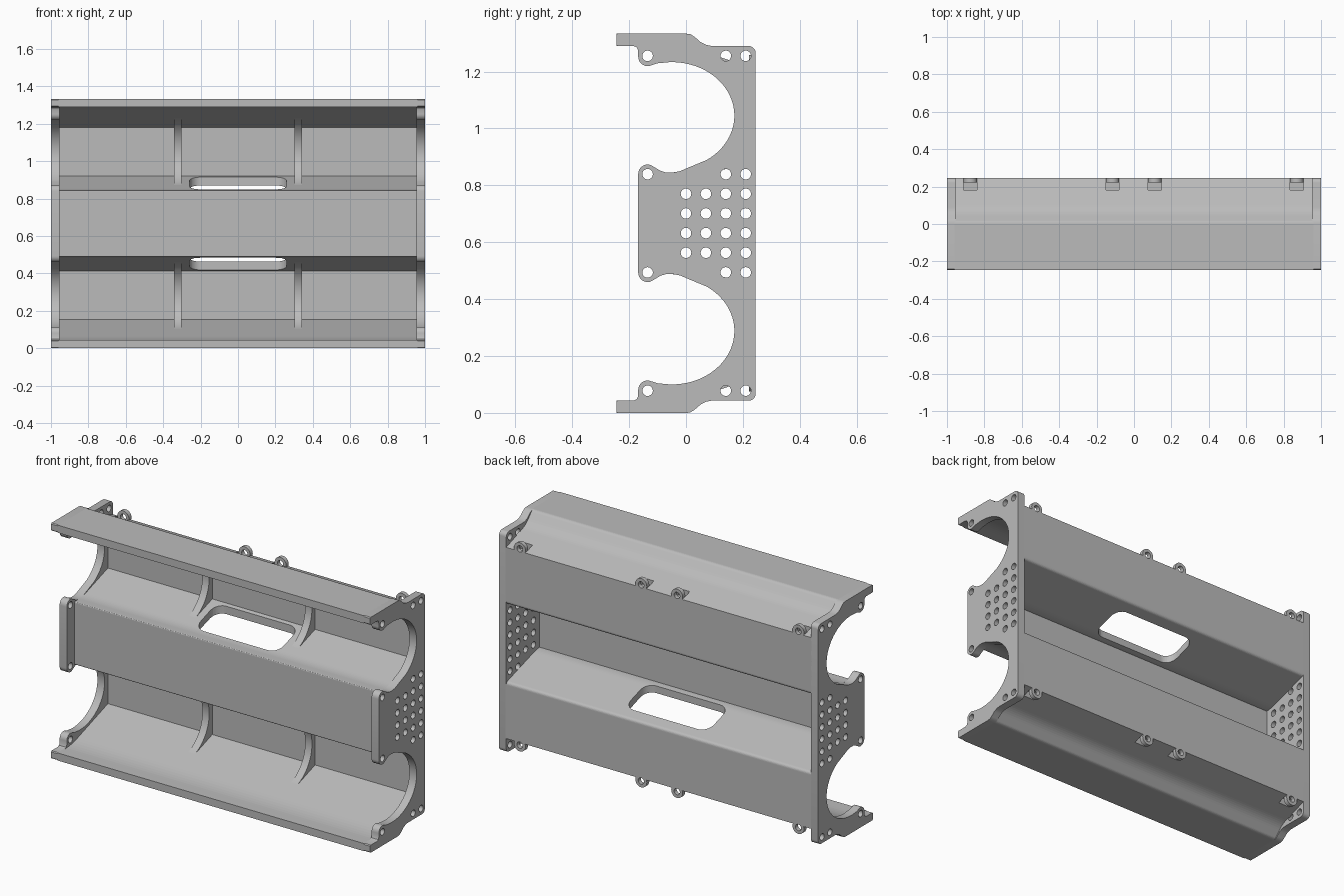
import bpy, bmesh
from math import sin, cos, pi, radians
from mathutils import Vector

cube = bpy.data.objects.get("Cube")
if cube:
    bpy.data.objects.remove(cube, do_unlink=True)

H = 1.333          # overall height
MID = H / 2

grey = bpy.data.materials.new("plain grey")
grey.use_nodes = True
colour = (0.5, 0.5, 0.5, 1)
grey.diffuse_color = colour
grey.node_tree.nodes["Principled BSDF"].inputs["Base Color"].default_value = colour


def arc(cy, cz, ry, rz, a0, a1, n):
    return [(cy + ry * cos(radians(a0 + (a1 - a0) * i / n)),
             cz + rz * sin(radians(a0 + (a1 - a0) * i / n))) for i in range(n + 1)]


def circle(cy, cz, r, n=24):
    return arc(cy, cz, r, r, 0, 360, n)[:-1]


def flip(points):
    """Mirror a profile top to bottom, keeping the path continuous."""
    return [(a, H - b) for a, b in reversed(points)]


def both(items):
    return items + [(a, H - b) for a, b in items]


def rounded(points, n=6):
    """Path of (y, z, setback): soften each corner that has a setback."""
    out = []
    for i, (y, z, d) in enumerate(points):
        p = Vector((y, z))
        if not d:
            out.append((y, z))
            continue
        a = p + (Vector(points[i - 1][:2]) - p).normalized() * d
        b = p + (Vector(points[i + 1][:2]) - p).normalized() * d
        for k in range(n + 1):
            t = k / n
            q = a * (1 - t) ** 2 + p * 2 * t * (1 - t) + b * t * t
            out.append((q.x, q.y))
    return out


def extrude(name, loops, centre, depth, along="x"):
    """Fill closed loops (inner loops become holes) and extrude them."""
    curve = bpy.data.curves.new(name, 'CURVE')
    curve.dimensions = '2D'
    curve.fill_mode = 'BOTH'
    curve.extrude = depth / 2
    for loop in loops:
        s = curve.splines.new('POLY')
        s.points.add(len(loop) - 1)
        for p, (a, b) in zip(s.points, loop):
            p.co = (a, b, 0, 1)
        s.use_cyclic_u = True
    temp = bpy.data.objects.new(name + " curve", curve)
    bpy.context.collection.objects.link(temp)
    bpy.context.view_layer.update()
    mesh = bpy.data.meshes.new_from_object(
        temp.evaluated_get(bpy.context.evaluated_depsgraph_get()))
    bpy.data.objects.remove(temp, do_unlink=True)
    bm = bmesh.new()
    bm.from_mesh(mesh)
    bmesh.ops.remove_doubles(bm, verts=bm.verts, dist=1e-5)
    bmesh.ops.recalc_face_normals(bm, faces=bm.faces)
    for f in bm.faces:
        f.smooth = False
    bm.to_mesh(mesh)
    bm.free()
    mesh.materials.clear()
    mesh.materials.append(grey)
    ob = bpy.data.objects.new(name, mesh)
    bpy.context.collection.objects.link(ob)
    if along == "x":
        ob.rotation_euler = (pi / 2, 0, pi / 2)
        ob.location.x = centre
    elif along == "y":
        ob.rotation_euler = (pi / 2, 0, 0)
        ob.location.y = centre
    else:
        ob.location.z = centre
    return ob


def smooth(ob):
    bpy.ops.object.select_all(action='DESELECT')
    ob.select_set(True)
    bpy.context.view_layer.objects.active = ob
    bpy.ops.object.shade_smooth_by_angle(angle=radians(28))


def cut(ob, cutter):
    m = ob.modifiers.new("cut", 'BOOLEAN')
    m.operation = 'DIFFERENCE'
    m.solver = 'EXACT'
    m.object = cutter
    cutter.hide_render = True
    cutter.hide_viewport = True


# Shell: flanges, two cradles and a central channel open at the back
front = rounded([(-.245, 1.29, 0), (-.13, 1.29, .06), (.2, 1.18, 0), (.2, .921, 0),
                 (-.03, .845, .03), (-.1, .845, .008)] + [(-.1, MID, 0)])[:-1]
back = rounded([(-.245, H, 0), (.012, H, .012), (.07, 1.268, .035), (.245, 1.208, 0),
                (.245, .89, .014), (-.03, .805, .03), (-.055, .805, 0)])
shell = extrude("cradle_shell", [front + flip(front) + [(a, H - b) for a, b in back]
                                 + back[::-1]], 0, 1.92)

# Slots through both sloping walls of the channel
w, y0, y1, r = .26, -.02, .18, .06
slot = (arc(w - r, y1 - r, r, r, 0, 90, 8) + arc(r - w, y1 - r, r, r, 90, 180, 8) +
        arc(r - w, y0 + r, r, r, 180, 270, 8) + arc(w - r, y0 + r, r, r, 270, 360, 8))
cut(shell, extrude("slot_cutter", [slot], MID, .7, "z"))

# Screw eyelets on the back edges, each with a nut pocket behind it
spots = both([(x, 1.222) for x in (-.875, -.115, .11, .87)])
cut(shell, extrude("screw_hole_cutter", [circle(x, z, .018) for x, z in spots], .24, .06, "y"))
pockets = [[(x - .036, z - .03), (x + .036, z - .03), (x + .036, z + .03), (x - .036, z + .03)]
           for x, z in spots]
cut(shell, extrude("nut_pocket_cutter", pockets, .202, .04, "y"))
for i, (x, z) in enumerate(spots):
    smooth(extrude(f"eyelet_{i + 1}", [circle(x, z, .036), circle(x, z, .018)],
                   .2335, .023, "y"))

# End plates with cradle cut-outs and screw holes
edge = ([(.245, MID)] + arc(.22, 1.265, .025, .025, 0, 90, 5) +
        [(.09, 1.29), (.07, 1.294), (.052, 1.303), (.03, 1.322), (.016, 1.331), (0, H),
         (-.24, H), (-.245, 1.328), (-.245, 1.295), (-.24, 1.29), (-.185, 1.29),
         (-.173, 1.285), (-.168, 1.273)] +
        arc(-.135, 1.252, .033, .033, 180, 280, 8) + [(-.1, 1.229)] +
        arc(-.05, 1.045, .22, .188, 92, -56, 36) +
        [(.01, .863), (-.02, .85), (-.045, .845), (-.07, .845), (-.09, .851)] +
        arc(-.135, .84, .033, .033, 50, 180, 10))
step = .0691
holes = both([(y, 1.255) for y in (-.135, .14, .21)] +
             [(y, MID + 2.5 * step) for y in (-.135, .14, .21)] +
             [(y, MID + k * step) for k in (.5, 1.5) for y in (0, .07, .14, .21)])
outline = edge + flip(edge)[:-1]
for side, name in ((1, "left_end_plate"), (-1, "right_end_plate")):
    smooth(extrude(name, [outline] + [circle(y, z, .0185) for y, z in holes],
                   side * .9775, .045))

# Curved ribs that run tangent into the cradle walls
rib = arc(-.02, 1.05, .192, .192, 70, -70, 32) + [(.22, .915), (.22, 1.185)]
for level, loop in (("upper", rib), ("lower", flip(rib))):
    for side, name in ((1, "left"), (-1, "right")):
        smooth(extrude(f"{level}_{name}_rib", [loop], side * .322, .042))
